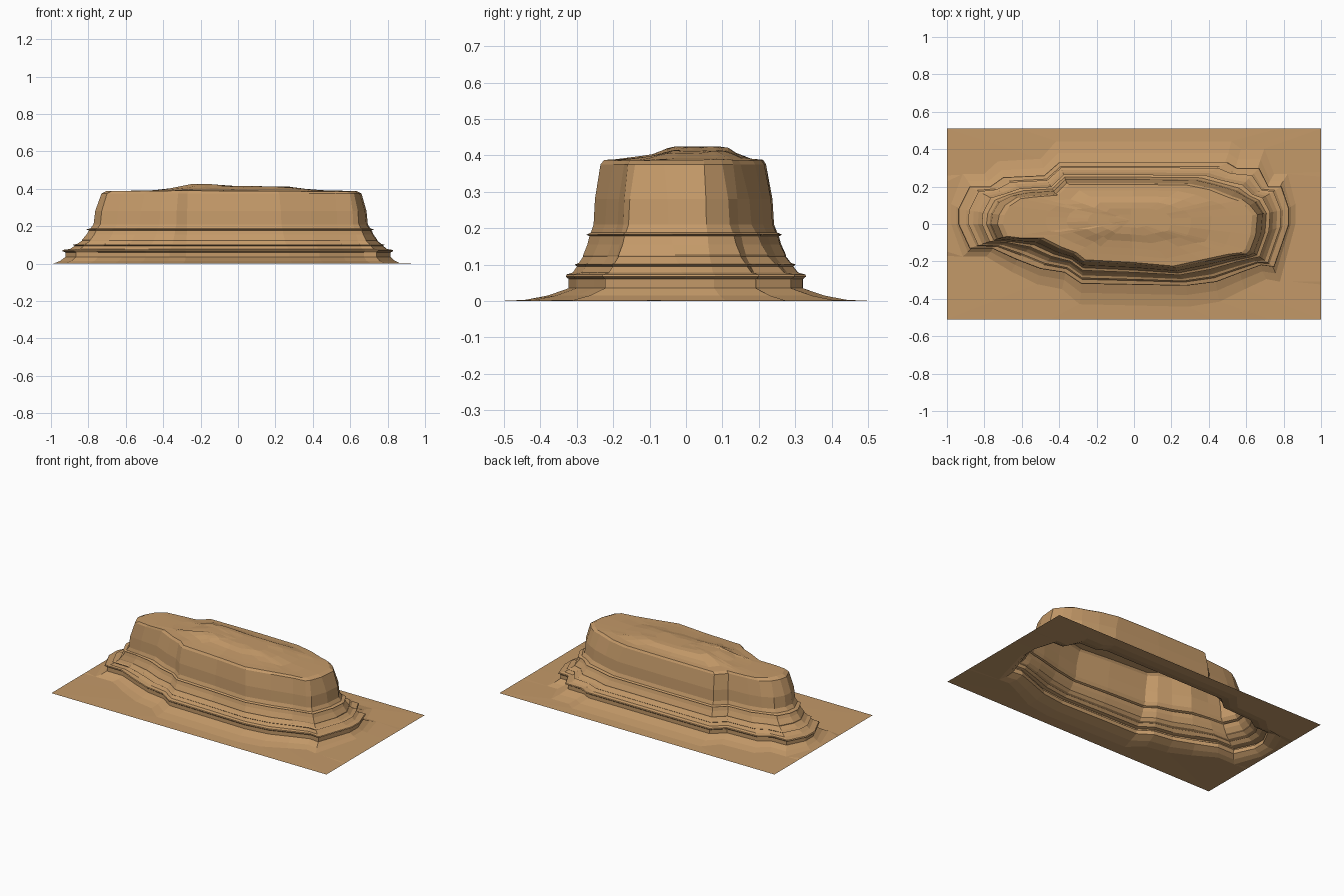
import bpy, bmesh

if "Cube" in bpy.data.objects:
    bpy.data.objects.remove(bpy.data.objects["Cube"])

# Plan outlines, counter-clockwise: widest ledge and cliff-top rim
FOOT = [(.83, .08), (.79, .20), (.72, .20), (.67, .30), (.55, .30), (.50, .33), (.05, .33),
        (-.40, .33), (-.48, .26), (-.70, .25), (-.77, .20), (-.88, .20), (-.94, .08), (-.94, 0),
        (-.88, -.13), (-.76, -.13), (-.63, -.19), (-.50, -.24), (-.37, -.26), (-.28, -.32),
        (0, -.325), (.28, -.33), (.44, -.31), (.57, -.26), (.68, -.22), (.75, -.23), (.83, 0)]
RIM = [(.66, .05), (.62, .10), (.58, .13), (.52, .15), (.42, .19), (.30, .215), (0, .22),
       (-.36, .22), (-.42, .16), (-.55, .15), (-.63, .14), (-.69, .10), (-.72, .05), (-.73, 0),
       (-.70, -.07), (-.62, -.08), (-.50, -.08), (-.40, -.13), (-.32, -.16), (-.27, -.20),
       (0, -.215), (.22, -.235), (.38, -.20), (.52, -.17), (.60, -.16), (.62, -.14), (.65, -.06)]
HALF_Y = .51

# Cliff strata: height, blend from rim (0) to foot (1)
STRATA = [(.035, .92), (.06, .92), (.067, 1), (.073, .98), (.078, .80), (.095, .68),
          (.100, .74), (.105, .62), (.122, .50), (.126, .50), (.155, .38), (.178, .32),
          (.182, .40), (.188, .28), (.21, .20), (.28, .16), (.375, 0)]


def lerp_table(table, v):
    if v <= table[0][0]:
        return table[0][1]
    for (a, p), (b, q) in zip(table, table[1:]):
        if v <= b:
            return p + (q - p) * (v - a) / (b - a)
    return table[-1][1]


def cap_height(x, y):
    along = lerp_table([(-.5, .004), (-.35, .012), (-.25, .04), (-.15, .04), (-.05, .03),
                        (.27, .027), (.38, .008), (.6, .003)], x)
    across = lerp_table([(-.2, .1), (-.15, .25), (-.09, .45), (-.04, 1), (.11, 1),
                         (.15, .35), (.2, .1)], y)
    return .385 + along * across


bm = bmesh.new()


def add_ring(points):
    return [bm.verts.new(p) for p in points]


# Flat ground border
border = []
for x, y in FOOT:
    k = 1 / max(abs(x), abs(y) / HALF_Y)
    border.append([x * k, y * k, 0])
for cx in (-1, 1):
    for cy in (-HALF_Y, HALF_Y):
        near = min(border, key=lambda p: (p[0] - cx) ** 2 + (p[1] - cy) ** 2)
        near[:] = [cx, cy, 0]
rings = [add_ring(border)]

# Sloping scree
for sx, sy, z in [(1.04, 1.34, .003), (1.01, 1.15, .015)]:
    rings.append(add_ring([(x * sx, y * sy, z) for x, y in FOOT]))

# Stepped cliff
for z, t in STRATA:
    rings.append(add_ring([(a + (c - a) * t, b + (d - b) * t, z)
                           for (a, b), (c, d) in zip(RIM, FOOT)]))

# Uneven plateau
for k in (.96, .8, .64, .48, .32, .16):
    pts = [(x * k - .02 * (1 - k), y * k + .02 * (1 - k)) for x, y in RIM]
    rings.append(add_ring([(x, y, cap_height(x, y)) for x, y in pts]))

n = len(FOOT)
for lo, hi in zip(rings, rings[1:]):
    for i in range(n):
        j = (i + 1) % n
        bm.faces.new((lo[i], lo[j], hi[j], hi[i]))
centre = bm.verts.new((-.02, .02, cap_height(-.02, .02)))
for i in range(n):
    bm.faces.new((rings[-1][i], rings[-1][(i + 1) % n], centre))

mesh = bpy.data.meshes.new("mesa_terrain")
bm.to_mesh(mesh)
bm.free()
mesa = bpy.data.objects.new("mesa_terrain", mesh)
bpy.context.collection.objects.link(mesa)

sand = bpy.data.materials.new("sandstone")
sand.diffuse_color = (.55, .32, .14, 1)
sand.use_nodes = True
sand.node_tree.nodes["Principled BSDF"].inputs["Base Color"].default_value = sand.diffuse_color
mesh.materials.append(sand)
